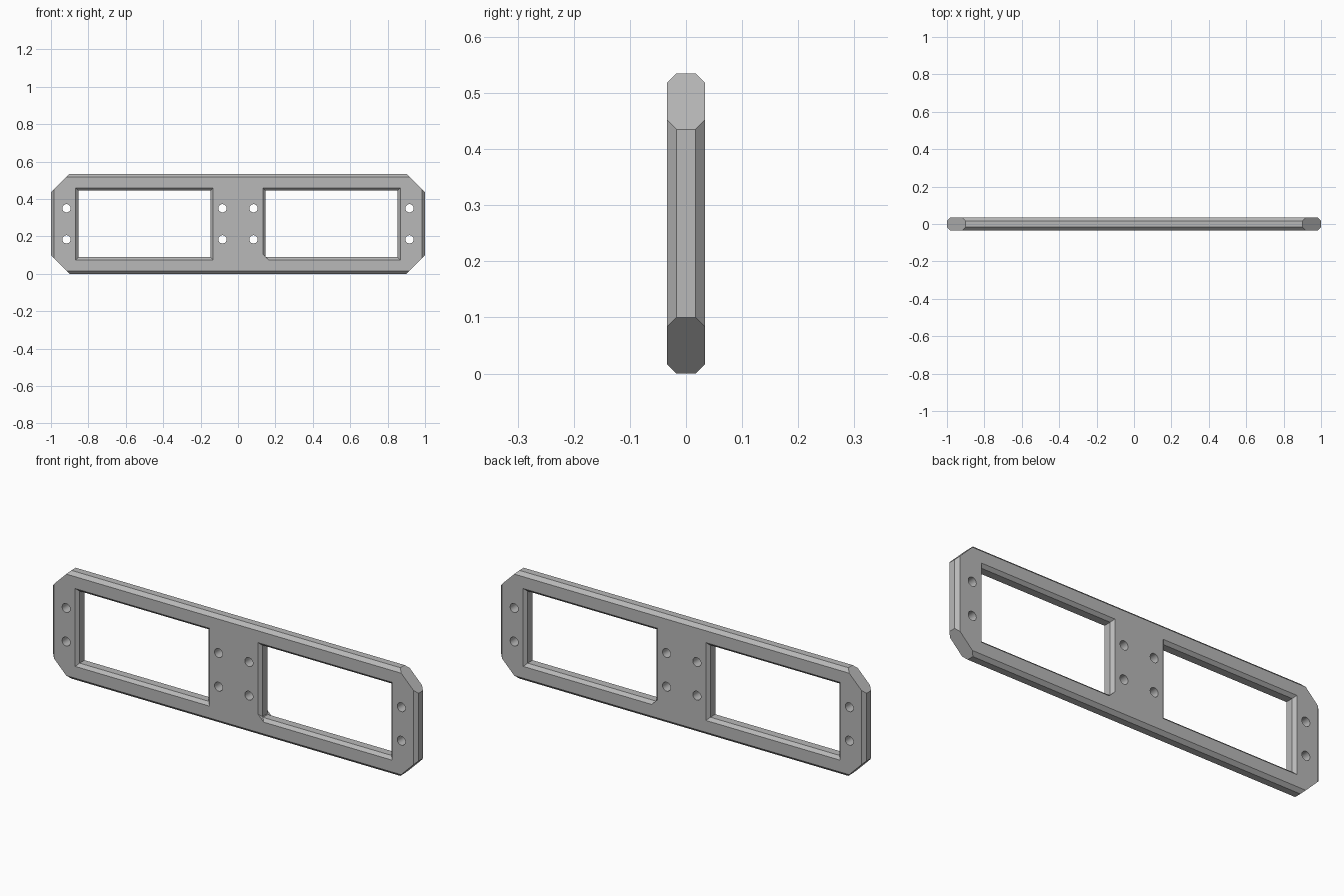
import bpy, bmesh
from mathutils import Vector

if "Cube" in bpy.data.objects:
    bpy.data.objects.remove(bpy.data.objects["Cube"])

HALF_T = 0.0335      # half thickness of the plate
HEIGHT = 0.535
MID = HEIGHT / 2
CHAMFER = 0.0165

grey = bpy.data.materials.new("mid_grey")
grey.use_nodes = True
colour = (0.48, 0.48, 0.48, 1)
grey.diffuse_color = colour
grey.node_tree.nodes["Principled BSDF"].inputs["Base Color"].default_value = colour


def loft_box(bm, cx, sections):
    """Box about (cx, MID) lofted through (y, half width, half height)."""
    rings = [[bm.verts.new((cx + sx * w, y, MID + sz * h))
              for sx, sz in ((-1, -1), (1, -1), (1, 1), (-1, 1))]
             for y, w, h in sections]
    for a, b in zip(rings, rings[1:]):
        for i in range(4):
            j = (i + 1) % 4
            bm.faces.new((a[i], a[j], b[j], b[i]))
    bm.faces.new(rings[0])
    bm.faces.new(rings[-1])


def trim(bm, point, normal):
    """Cut away everything beyond a plane and close the cut."""
    geom = bm.verts[:] + bm.edges[:] + bm.faces[:]
    cut = bmesh.ops.bisect_plane(bm, geom=geom, plane_co=point,
                                 plane_no=normal, clear_outer=True)
    edges = [e for e in cut["geom_cut"] if isinstance(e, bmesh.types.BMEdge)]
    bmesh.ops.edgeloop_fill(bm, edges=edges)


def finish(bm, name):
    bmesh.ops.recalc_face_normals(bm, faces=bm.faces[:])
    mesh = bpy.data.meshes.new(name)
    bm.to_mesh(mesh)
    bm.free()
    mesh.materials.append(grey)
    obj = bpy.data.objects.new(name, mesh)
    bpy.context.collection.objects.link(obj)
    return obj


# Plate with chamfered rims, then four plain diagonal corners
bm = bmesh.new()
inner = HALF_T - CHAMFER
loft_box(bm, 0, [(-HALF_T, 1 - CHAMFER, MID - CHAMFER), (-inner, 1, MID),
                 (inner, 1, MID), (HALF_T, 1 - CHAMFER, MID - CHAMFER)])
for sx in (-1, 1):
    for sz in (-1, 1):
        trim(bm, Vector((sx * 0.9, 0, MID + sz * MID)), Vector((sx, 0, sz)))
plate = finish(bm, "mounting_plate")

# Window cutters flare out at both faces
cutters = []
WIN_W, WIN_H, FLARE, OVER = 0.353, 0.178, 0.0145, 0.01
for side, name in ((-1, "right_window_cutter"), (1, "left_window_cutter")):
    bm = bmesh.new()
    wall, out = HALF_T - FLARE, FLARE + OVER
    loft_box(bm, side * 0.5,
             [(-HALF_T - OVER, WIN_W + out, WIN_H + out), (-wall, WIN_W, WIN_H),
              (wall, WIN_W, WIN_H), (HALF_T + OVER, WIN_W + out, WIN_H + out)])
    if side == 1:
        # One lower inner corner is clipped diagonally
        corner = Vector((0.5 - WIN_W + 0.003, 0, MID - WIN_H))
        trim(bm, corner, Vector((-1, 0, -1)))
    cutters.append(finish(bm, name))

# Screw holes: two at each end and four in the middle
for x in (-0.917, -0.083, 0.083, 0.917):
    for dz in (-0.083, 0.083):
        bpy.ops.mesh.primitive_cylinder_add(
            vertices=32, radius=0.022, depth=0.2,
            location=(x, 0, MID + dz), rotation=(1.570796, 0, 0))
        hole = bpy.context.object
        hole.name = "screw_hole_cutter"
        hole.data.materials.append(grey)
        cutters.append(hole)

for cutter in cutters:
    mod = plate.modifiers.new(cutter.name, "BOOLEAN")
    mod.operation = "DIFFERENCE"
    mod.solver = "EXACT"
    mod.object = cutter

# Apply the cuts, then drop the cutters
bpy.context.view_layer.update()
graph = bpy.context.evaluated_depsgraph_get()
cut_mesh = bpy.data.meshes.new_from_object(plate.evaluated_get(graph))
plate.modifiers.clear()
plate.data = cut_mesh
for cutter in cutters:
    bpy.data.objects.remove(cutter)

# Smooth hole walls, crisp chamfers
bpy.ops.object.select_all(action="DESELECT")
plate.select_set(True)
bpy.context.view_layer.objects.active = plate
bpy.ops.object.shade_smooth_by_angle(angle=0.4)
